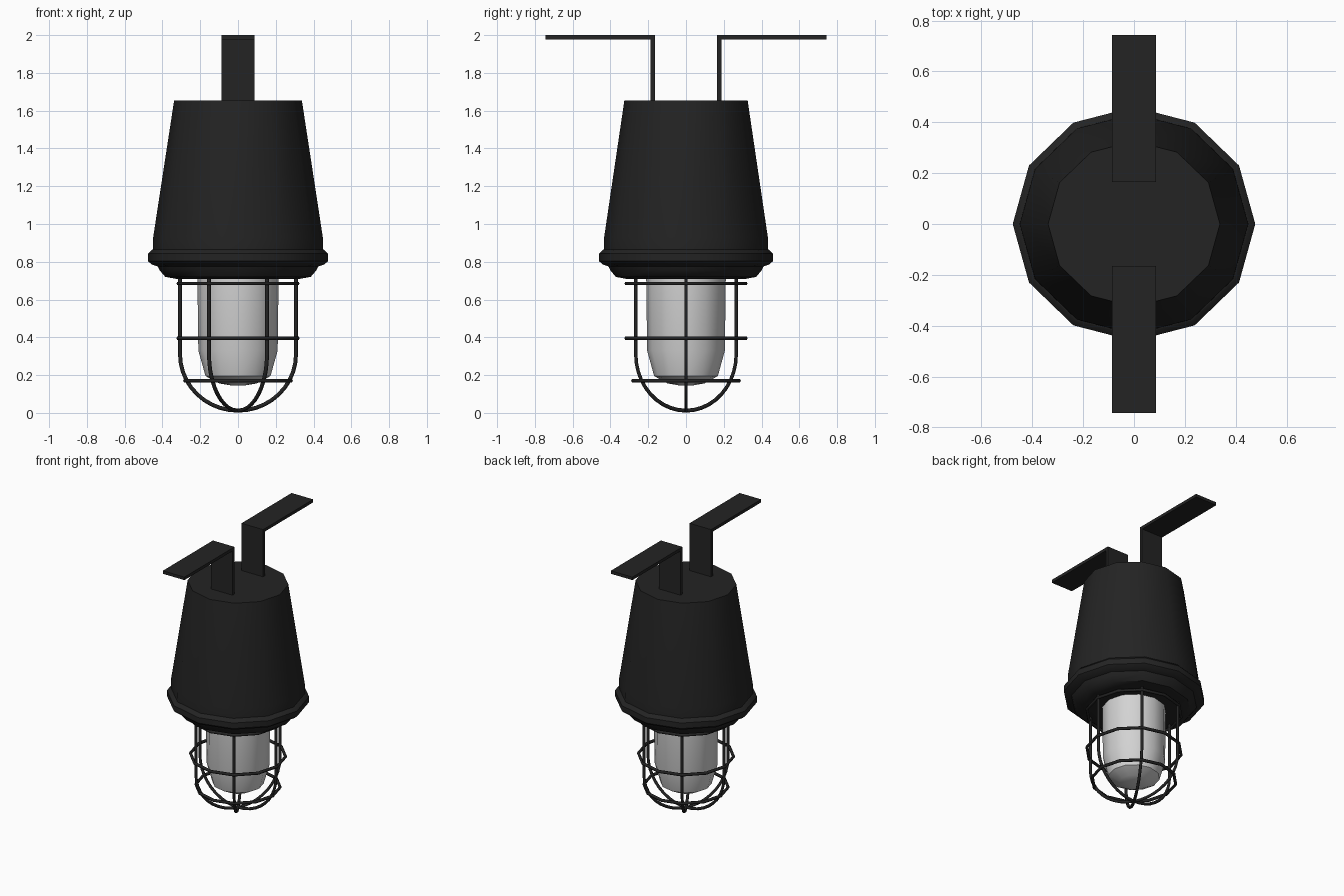
import bpy, bmesh, math
from mathutils import Vector

if "Cube" in bpy.data.objects:
    bpy.data.objects.remove(bpy.data.objects["Cube"])


def material(name, rgb):
    m = bpy.data.materials.new(name)
    m.diffuse_color = (*rgb, 1)
    m.use_nodes = True
    m.node_tree.nodes["Principled BSDF"].inputs["Base Color"].default_value = m.diffuse_color
    return m


BLACK = material("black metal", (0.017, 0.017, 0.017))
GLASS = material("frosted glass", (0.65, 0.65, 0.65))


def finish(bm, name, mat, smooth=None):
    bmesh.ops.remove_doubles(bm, verts=bm.verts, dist=1e-5)
    bmesh.ops.recalc_face_normals(bm, faces=bm.faces)
    me = bpy.data.meshes.new(name)
    bm.to_mesh(me)
    bm.free()
    me.materials.append(mat)
    ob = bpy.data.objects.new(name, me)
    bpy.context.collection.objects.link(ob)
    if smooth:
        bpy.ops.object.select_all(action='DESELECT')
        ob.select_set(True)
        bpy.context.view_layer.objects.active = ob
        bpy.ops.object.shade_smooth_by_angle(angle=math.radians(smooth))
    return ob


def lathe(name, profile, mat, sides=12, y_scale=1.0, smooth=40):
    bm = bmesh.new()
    rings = []
    for r, z in profile:
        rings.append([bm.verts.new((r * math.cos(a), r * math.sin(a) * y_scale, z))
                      for a in (2 * math.pi * i / sides for i in range(sides))])
    for lo, hi in zip(rings, rings[1:]):
        for i in range(sides):
            j = (i + 1) % sides
            bm.faces.new((lo[i], lo[j], hi[j], hi[i]))
    bm.faces.new(rings[0])
    bm.faces.new(rings[-1])
    return finish(bm, name, mat, smooth)


def rod(name, points, normal, radius=0.0105, closed=False, sides=6):
    """Sweep a small round section along a planar path."""
    bm = bmesh.new()
    n = len(points)
    normal = Vector(normal)
    rings = []
    for i, p in enumerate(points):
        a = points[(i - 1) % n] if closed else points[max(i - 1, 0)]
        b = points[(i + 1) % n] if closed else points[min(i + 1, n - 1)]
        side = (b - a).normalized().cross(normal)
        rings.append([bm.verts.new(p + radius * (math.cos(t) * side + math.sin(t) * normal))
                      for t in (2 * math.pi * k / sides for k in range(sides))])
    for i in range(n if closed else n - 1):
        lo, hi = rings[i], rings[(i + 1) % n]
        for k in range(sides):
            m = (k + 1) % sides
            bm.faces.new((lo[k], lo[m], hi[m], hi[k]))
    if not closed:
        bm.faces.new(rings[0])
        bm.faces.new(rings[-1])
    return finish(bm, name, BLACK, 65)


# Tapered housing with rolled lower rim
lathe("housing", [(0.33, 0.71), (0.385, 0.72), (0.415, 0.755), (0.425, 0.775),
                  (0.455, 0.785), (0.477, 0.803), (0.477, 0.843), (0.457, 0.863),
                  (0.45, 0.865), (0.449, 0.93), (0.338, 1.655)], BLACK, y_scale=0.965)

# Glass lamp cover
lathe("glass_cover", [(0.04, 0.146), (0.10, 0.156), (0.172, 0.195), (0.21, 0.33),
                      (0.215, 0.72)], GLASS, y_scale=0.98)

# Cage: three arches crossing at the bottom
R, ZC, H = 0.307, 0.31, 0.298
for k in range(3):
    a = math.pi * k / 3
    flat = [(R, 0.73)]
    flat += [(R * math.cos(t), ZC - H * math.sin(t))
             for t in (math.pi * i / 20 for i in range(21))]
    flat += [(-R, 0.73)]
    path = [Vector((x * math.cos(a), x * math.sin(a), z)) for x, z in flat]
    rod(f"cage_arch_{k + 1}", path, (-math.sin(a), math.cos(a), 0))

# Cage rings
for k, (r, z) in enumerate([(0.316, 0.685), (0.316, 0.395), (0.28, 0.17)]):
    path = [Vector((r * math.cos(t), r * math.sin(t), z))
            for t in (2 * math.pi * i / 12 for i in range(12))]
    rod(f"cage_ring_{k + 1}", path, (0, 0, 1), closed=True)

# Pair of bent mounting straps
for s, side in ((-1, "front"), (1, "back")):
    outline = [(0.165, 1.64), (0.187, 1.64), (0.187, 1.978),
               (0.743, 1.978), (0.743, 2.0), (0.165, 2.0)]
    bm = bmesh.new()
    f = bm.faces.new([bm.verts.new((-0.087, s * y, z)) for y, z in outline])
    ext = bmesh.ops.extrude_face_region(bm, geom=[f])
    bmesh.ops.translate(bm, vec=(0.174, 0, 0),
                        verts=[v for v in ext["geom"] if isinstance(v, bmesh.types.BMVert)])
    finish(bm, f"{side}_strap", BLACK)
